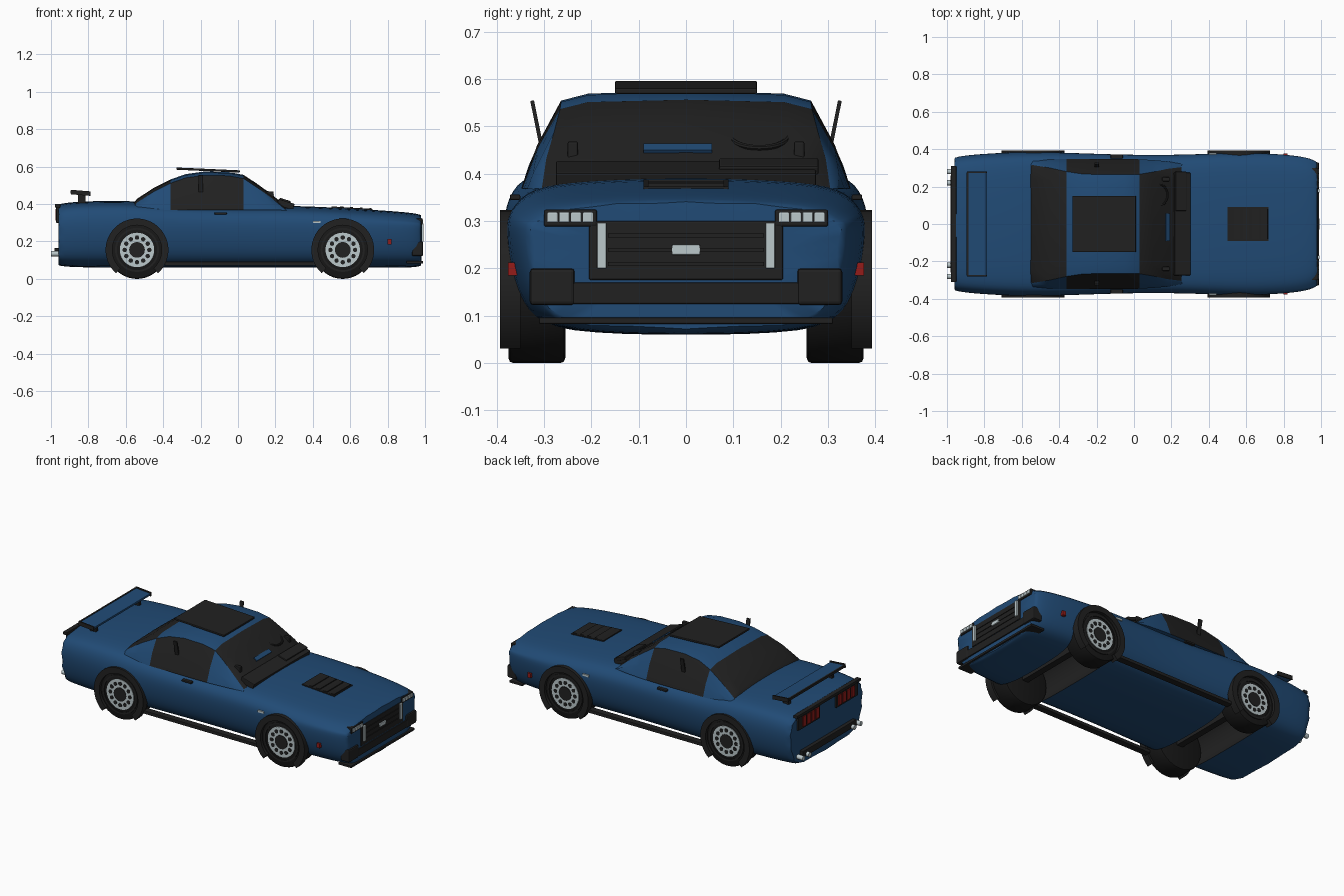
import bpy, bmesh, math
from mathutils import Matrix, Vector

if "Cube" in bpy.data.objects:
    bpy.data.objects.remove(bpy.data.objects["Cube"])


def material(name, r, g, b):
    m = bpy.data.materials.new(name)
    m.use_nodes = True
    m.diffuse_color = (r, g, b, 1)
    m.node_tree.nodes["Principled BSDF"].inputs["Base Color"].default_value = (r, g, b, 1)
    return m


blue = material("blue paint", 0.015, 0.07, 0.18)
dark = material("dark trim", 0.015, 0.015, 0.015)
rubber = material("tyre rubber", 0.009, 0.009, 0.009)
silver = material("silver", 0.5, 0.58, 0.6)
red = material("red lamp", 0.3, 0.012, 0.01)


def finish(name, bm, *mats):
    """Turn a bmesh into a named object with its materials."""
    bmesh.ops.recalc_face_normals(bm, faces=bm.faces)
    mesh = bpy.data.meshes.new(name)
    bm.to_mesh(mesh)
    bm.free()
    for m in mats:
        mesh.materials.append(m)
    obj = bpy.data.objects.new(name, mesh)
    bpy.context.collection.objects.link(obj)
    return obj


def activate(obj):
    bpy.ops.object.select_all(action='DESELECT')
    obj.select_set(True)
    bpy.context.view_layer.objects.active = obj


def smooth(obj, angle=35):
    activate(obj)
    bpy.ops.object.shade_smooth_by_angle(angle=math.radians(angle))


def box(name, x, y, z, mat, bevel=0.0, rot=(0, 0)):
    """Box from (low, high) spans, turned about its centre by rot = (about x, about y)."""
    bm = bmesh.new()
    spans = (x, y, z)
    centre = Vector([(lo + hi) / 2 for lo, hi in spans])
    size = [abs(hi - lo) for lo, hi in spans]
    turn = Matrix.Rotation(rot[0], 4, 'X') @ Matrix.Rotation(rot[1], 4, 'Y')
    bmesh.ops.create_cube(bm, size=1, matrix=Matrix.Translation(centre) @ turn @ Matrix.Diagonal((*size, 1)))
    if bevel:
        bmesh.ops.bevel(bm, geom=bm.edges[:], offset=bevel, segments=2, affect='EDGES', profile=0.5)
    return finish(name, bm, mat)


def disc(name, x, z, y, r, mat, segments=40, bevel=0.0):
    """Cylinder lying along y, between the two y values."""
    bm = bmesh.new()
    place = Matrix.Translation((x, sum(y) / 2, z)) @ Matrix.Rotation(math.pi / 2, 4, 'X')
    bmesh.ops.create_cone(bm, cap_ends=True, segments=segments, radius1=r, radius2=r,
                          depth=abs(y[1] - y[0]), matrix=place)
    if bevel:
        rims = [e for e in bm.edges if abs(e.verts[0].co.y - e.verts[1].co.y) < 1e-4]
        bmesh.ops.bevel(bm, geom=rims, offset=bevel, segments=2, affect='EDGES', profile=0.5)
    obj = finish(name, bm, mat)
    smooth(obj)
    return obj


def arc_band(name, x, z, y, r_in, r_out, start, end, mat, steps=32):
    """Flat-sided band bent round a wheel centre."""
    bm = bmesh.new()
    rings = []
    for i in range(steps + 1):
        a = math.radians(start + (end - start) * i / steps)
        rings.append([bm.verts.new((x + r * math.cos(a), w, z + r * math.sin(a)))
                      for r, w in ((r_in, y[0]), (r_out, y[0]), (r_out, y[1]), (r_in, y[1]))])
    for a, b in zip(rings, rings[1:]):
        for k in range(4):
            bm.faces.new((a[k], a[k - 1], b[k - 1], b[k]))
    bm.faces.new(rings[0])
    bm.faces.new(rings[-1])
    obj = finish(name, bm, mat)
    smooth(obj)
    return obj


def loft(sections, rule=lambda x, strip: 0, crease=0.0):
    """Skin mirrored half sections (x, [(y, z)...]) running from floor centre to top centre."""
    bm = bmesh.new()
    rings = []
    for x, half in sections:
        ring = half + [(-y, z) for y, z in half[-2:0:-1]]
        rings.append([bm.verts.new((x, y, z)) for y, z in ring])
    n = len(rings[0])
    for i in range(len(rings) - 1):
        for k in range(n):
            j = (k + 1) % n
            f = bm.faces.new((rings[i][k], rings[i][j], rings[i + 1][j], rings[i + 1][k]))
            f.material_index = rule((sections[i][0] + sections[i + 1][0]) / 2, min(k, n - 1 - k))
    layer = bm.edges.layers.float.new("crease_edge")
    for ring in (rings[0], rings[-1]):
        for e in bm.faces.new(ring).edges:
            e[layer] = crease
    return bm


# Body shell: x, half width, floor, top
stations = [(-.96, .355, .07, .395), (-.9, .37, .06, .41), (-.6, .388, .058, .418), (-.4, .383, .058, .4),
            (0, .368, .058, .386), (.3, .371, .058, .39), (.6, .384, .058, .374), (.85, .37, .058, .358),
            (.95, .35, .06, .348), (.98, .33, .07, .338)]
shape = [(x, [(0, lo), (w * .7, lo + .005), (w * .9, .105), (w * .985, .2), (w * 1.01, .3),
              (w * .96, hi - .045), (w * .85, hi - .012), (w * .45, hi), (0, hi + .004)])
         for x, w, lo, hi in stations]
body = finish("body_shell", loft(shape, crease=.8), blue, dark)
body.modifiers.new("round", 'SUBSURF').levels = 2

# Wheel wells cut right through the underside
AXLES = {"rear": -.54, "front": .56}
cutters = []
for end, x in AXLES.items():
    well = disc(end + "_well_cutter", x, .155, (-.5, .5), .16, blue)
    well.data.materials.append(dark)
    for face in well.data.polygons:
        face.material_index = 1
    well.hide_render = True
    cut = body.modifiers.new(end + " well", 'BOOLEAN')
    cut.object, cut.operation, cut.solver = well, 'DIFFERENCE', 'EXACT'
    cutters.append(well)
activate(body)
for name in [m.name for m in body.modifiers]:
    bpy.ops.object.modifier_apply(modifier=name)
for well in cutters:
    bpy.data.objects.remove(well)
smooth(body, 40)

# Cabin: side strips are glass between the pillars, top strips are glass outside the roof
cabin_line = [(-.57, .39, .31, .32), (-.54, .428, .315, .34), (-.45, .487, .3, .348), (-.36, .532, .28, .348),
              (-.28, .56, .268, .348), (-.18, .574, .264, .348), (-.05, .571, .264, .348),
              (.03, .556, .266, .346), (.1, .51, .278, .342), (.18, .452, .295, .335), (.26, .385, .305, .32)]
cabin_shape = [(x, [(0, .36), (base, .368), (base * .5 + top * .5 + .008, (.368 + hi - .02) / 2),
                    (top, hi - .02), (top * .78, hi - .005), (0, hi)]) for x, hi, top, base in cabin_line]


def cabin_paint(x, strip):
    between_pillars = -.36 < x < .03
    return int(strip > 0 and (strip in (1, 2)) == between_pillars)


smooth(finish("cabin", loft(cabin_shape, cabin_paint), blue, dark), 40)

# Roof, bonnet and windscreen fittings
box("sunroof", (-.33, .01), (-.15, .15), (.576, .588), dark, .003, (0, .045))
box("bonnet_vent", (.5, .72), (-.09, .09), (.364, .38), dark, 0, (0, .07))
for i in range(4):
    x = .53 + i * .05
    box("vent_slat", (x, x + .035), (-.08, .08), (.378 - i * .003, .386 - i * .003), dark, 0, (0, -.1))
box("cowl", (.21, .3), (-.275, .275), (.38, .415), dark, .004, (0, .3))
box("wiper_cover", (.22, .28), (.07, .28), (.405, .425), dark, .004, (0, .3))
box("dash_strip", (.165, .19), (-.09, .055), (.44, .458), blue, 0, (0, .6))
arc = bpy.ops.mesh.primitive_torus_add
arc(location=(.125, .155, .478), rotation=(0, .4, 0), major_radius=.06, minor_radius=.006,
    major_segments=28, minor_segments=8)
wheel = bpy.context.object
wheel.name = "steering_wheel"
wheel.data.materials.append(dark)

# Nose fittings
box("grille", (.96, .984), (-.205, .205), (.175, .3), dark, .004)
for z in (.205, .235, .265):
    box("grille_bar", (.97, .988), (-.165, .165), (z, z + .008), dark)
box("grille_badge_plate", (.975, .992), (-.03, .03), (.228, .25), silver, .003)
box("bumper_strip", (.955, .987), (-.24, .24), (.125, .17), dark, .003)
box("splitter", (.9, .99), (-.31, .31), (.082, .096), dark, .003)

# Tail fittings
box("tail_top_strip", (-.978, -.95), (-.31, .31), (.382, .4), dark, .003)
box("rear_bumper", (-.982, -.94), (-.26, .26), (.125, .165), dark, .004)
box("spoiler_wing", (-.89, -.79), (-.275, .275), (.452, .466), blue, .003, (0, .08))
box("spoiler_lip", (-.895, -.885), (-.275, .275), (.457, .472), dark)
box("rear_axle", (-.56, -.52), (-.26, .26), (.14, .18), dark)
box("front_axle", (.54, .58), (-.26, .26), (.14, .18), dark)

# Parts that repeat on both flanks
for s in (-1, 1):
    def side(name, x, y, z, mat, bevel=0.0, rot=(0, 0)):
        return box(name, x, (s * y[0], s * y[1]), z, mat, bevel, (rot[0] * s, rot[1]))

    side("headlight_frame", (.945, .986), (.188, .3), (.288, .324), dark, .004)
    for i in range(4):
        y = .196 + i * .025
        side("headlight", (.975, .99), (y, y + .022), (.297, .318), silver, .002)
    side("grille_light", (.97, .993), (.168, .188), (.2, .296), silver, .002)
    side("bumper_guard", (.93, .99), (.235, .33), (.122, .2), dark, .008)
    side("tail_lamp_panel", (-.972, -.95), (.08, .29), (.3, .385), dark, .003)
    for i in range(4):
        y = .095 + i * .042
        side("tail_lamp", (-.977, -.96), (y, y + .03), (.312, .374), red)
    for y in (.22, .28):
        bpy.ops.mesh.primitive_cylinder_add(vertices=16, radius=.014, depth=.07,
                                            location=(-.965, s * y, .135), rotation=(0, math.pi / 2, 0))
        bpy.context.object.name = "exhaust_tip"
        bpy.context.object.data.materials.append(silver)
        smooth(bpy.context.object)
    side("spoiler_end", (-.893, -.788), (.274, .282), (.448, .472), dark, 0, (0, .08))
    side("spoiler_post", (-.855, -.815), (.2, .22), (.4, .455), dark)
    side("sill", (-.39, .42), (.325, .366), (.072, .092), dark, .003)
    side("window_fin", (-.212, -.188), (.311, .319), (.455, .555), dark, 0, (-.2, 0))
    side("scuttle_post", (.15, .19), (.228, .25), (.43, .468), dark, .004)
    side("door_handle", (-.125, -.06), (.35, .372), (.344, .356), dark, .003)
    side("fender_badge", (.4, .44), (.36, .38), (.298, .31), silver)
    side("side_marker", (.798, .82), (.355, .376), (.185, .212), red)

    # Wheels and flared arches
    for end, x in AXLES.items():
        disc(end + "_tyre", x, .155, (s * .255, s * .375), .155, rubber, bevel=.01)
        arc_band(end + "_arch_flare", x, .155, (s * .35, s * .393), .132, .168, -48, 228, dark)
        arc_band(end + "_rim_lip", x, .155, (s * .37, s * .38), .108, .118, 0, 360, dark)
        disc(end + "_rim", x, .155, (s * .37, s * .378), .092, silver)
        disc(end + "_hub", x, .155, (s * .37, s * .381), .042, dark, 24)
        for i in range(12):
            a = i * math.tau / 12
            disc(end + "_rim_hole", x + .066 * math.cos(a), .155 + .066 * math.sin(a),
                 (s * .374, s * .38), .012, dark, 10)
